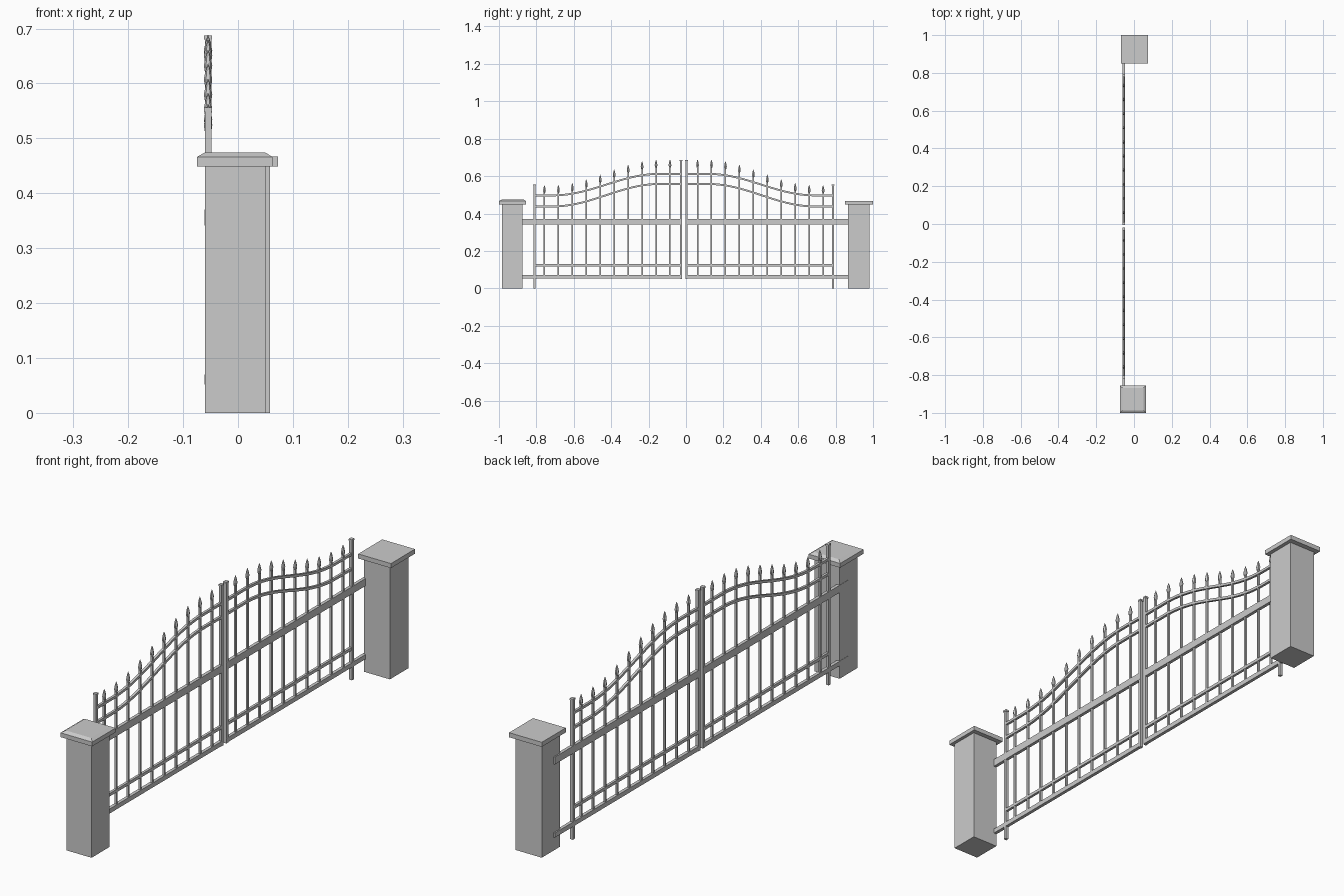
import bpy, bmesh, math

if "Cube" in bpy.data.objects:
    bpy.data.objects.remove(bpy.data.objects["Cube"])

GX = -0.0545   # gate plane
CY = -0.012    # gate centre line


def make(name, bm):
    bmesh.ops.recalc_face_normals(bm, faces=bm.faces[:])
    me = bpy.data.meshes.new(name)
    bm.to_mesh(me)
    bm.free()
    ob = bpy.data.objects.new(name, me)
    bpy.context.collection.objects.link(ob)
    return ob


def loft(bm, rings):
    """Skin a list of equal-sided closed rings and cap both ends."""
    vs = [[bm.verts.new(p) for p in r] for r in rings]
    n = len(vs[0])
    for a, b in zip(vs, vs[1:]):
        for i in range(n):
            bm.faces.new((a[i], a[(i + 1) % n], b[(i + 1) % n], b[i]))
    bm.faces.new(vs[0][::-1])
    bm.faces.new(vs[-1])


def rect(x0, x1, y0, y1, z):
    return [(x0, y0, z), (x1, y0, z), (x1, y1, z), (x0, y1, z)]


def box(bm, x0, x1, y0, y1, z0, z1):
    loft(bm, [rect(x0, x1, y0, y1, z0), rect(x0, x1, y0, y1, z1)])


def arch(d):
    """S-curve: 1 near the gate centre, 0 near the outer posts."""
    t = min(1, max(0, (0.70 - d) / 0.57))
    return 0.5 - 0.5 * math.cos(math.pi * t)


# Pillars
for name, b in (("front_pillar", (-0.06, 0.05, -0.985, -0.873)),
                ("rear_pillar", (-0.056, 0.058, 0.865, 0.98))):
    bm = bmesh.new()
    box(bm, *b, 0, 0.45)
    make(name, bm)

# Pillar caps: the front one has a chamfered top
bm = bmesh.new()
loft(bm, [rect(-0.075, 0.063, -1, -0.855, 0.449),
          rect(-0.075, 0.063, -1, -0.855, 0.466),
          rect(-0.061, 0.050, -0.987, -0.868, 0.474)])
make("front_pillar_cap", bm)
bm = bmesh.new()
box(bm, -0.07, 0.073, 0.85, 1, 0.449, 0.467)
make("rear_pillar_cap", bm)

for side, s in (("front", -1), ("rear", 1)):
    def span(a, b):
        return sorted((CY + s * a, CY + s * b))

    # Posts with small caps
    bm = bmesh.new()
    for d, z0, z1 in ((0.0145, 0.05, 0.687), (0.798, 0.0, 0.556)):
        box(bm, GX - 0.006, GX + 0.006, *span(d - 0.006, d + 0.006), z0, z1 - 0.007)
        box(bm, GX - 0.007, GX + 0.007, *span(d - 0.008, d + 0.008), z1 - 0.007, z1)
    make(side + "_gate_posts", bm)

    # Straight rails
    bm = bmesh.new()
    box(bm, GX - 0.0065, GX + 0.0065, *span(0.01, 0.918), 0.341, 0.37)
    box(bm, GX - 0.0065, GX + 0.0065, *span(0.01, 0.918), 0.052, 0.070)
    box(bm, GX - 0.005, GX + 0.005, *span(0.0145, 0.798), 0.118, 0.130)
    make(side + "_gate_rails", bm)

    # Curved rails
    bm = bmesh.new()
    for lo, rise in ((0.497, 0.115), (0.438, 0.120)):
        rings = []
        for i in range(33):
            d = 0.0145 + (0.798 - 0.0145) * i / 32
            z = lo + rise * arch(d)
            y = CY + s * d
            rings.append([(GX - 0.005, y, z - 0.005), (GX + 0.005, y, z - 0.005),
                          (GX + 0.005, y, z + 0.005), (GX - 0.005, y, z + 0.005)])
        loft(bm, rings)
    make(side + "_curved_rails", bm)

    # Pickets with spear tips
    bars, tips = bmesh.new(), bmesh.new()
    for i in range(10):
        d = 0.0736 + 0.0746 * i
        y = CY + s * d
        top = 0.552 + 0.136 * arch(d)
        box(bars, GX - 0.004, GX + 0.004, y - 0.004, y + 0.004, 0.06, top - 0.038)
        rings = []
        for r, h in ((0.004, 0.042), (0.007, 0.038), (0.0085, 0.028),
                     (0.005, 0.012), (0.0006, 0.0)):
            rings.append([(GX + r * 0.9 * math.cos(k * math.pi / 3),
                           y + r * math.sin(k * math.pi / 3 + 0.0), top - h)
                          for k in range(6)])
        loft(tips, rings)
    make(side + "_pickets", bars)
    make(side + "_spear_tips", tips)
